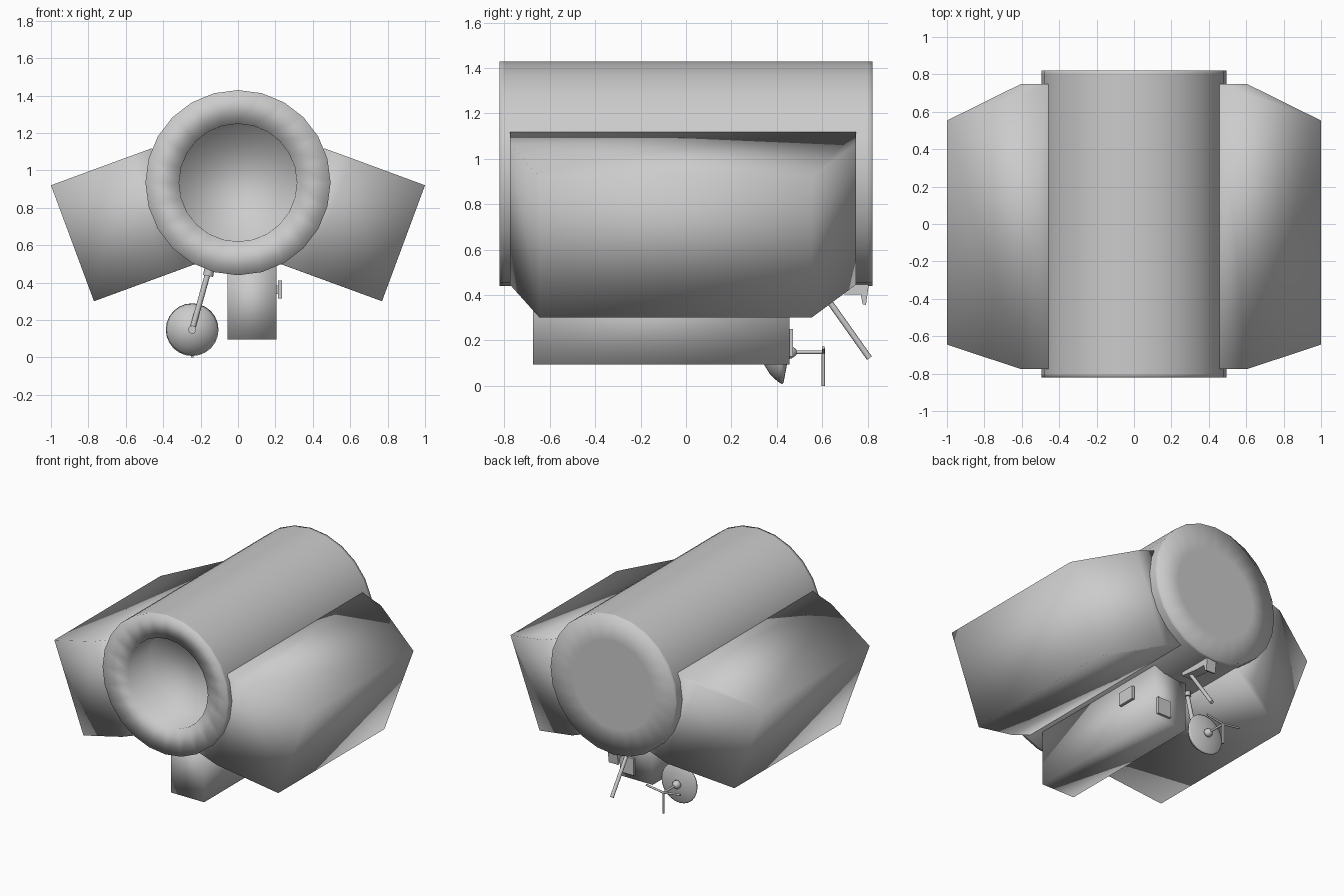
import bpy, bmesh, math
from mathutils import Vector

if "Cube" in bpy.data.objects:
    bpy.data.objects.remove(bpy.data.objects["Cube"])

grey = bpy.data.materials.new("light_grey")
grey.diffuse_color = (0.6, 0.6, 0.6, 1)
grey.use_nodes = True
grey.node_tree.nodes["Principled BSDF"].inputs["Base Color"].default_value = grey.diffuse_color


def finish(name, bm, smooth=True):
    bmesh.ops.recalc_face_normals(bm, faces=bm.faces)
    me = bpy.data.meshes.new(name)
    bm.to_mesh(me)
    bm.free()
    me.materials.append(grey)
    for p in me.polygons:
        p.use_smooth = smooth
    ob = bpy.data.objects.new(name, me)
    bpy.context.collection.objects.link(ob)
    return ob


def lathe(name, profile, cx, cz, sides):
    """Revolve (radius, y) points round the y axis; both ends are capped."""
    bm = bmesh.new()
    rings = []
    for r, y in profile:
        rings.append([bm.verts.new((cx + r * math.sin(2 * math.pi * i / sides), y,
                                    cz + r * math.cos(2 * math.pi * i / sides)))
                      for i in range(sides)])
    for a, b in zip(rings, rings[1:]):
        for i in range(sides):
            j = (i + 1) % sides
            bm.faces.new((a[i], a[j], b[j], b[i]))
    bm.faces.new(rings[0])
    bm.faces.new(rings[-1])
    return finish(name, bm)


def prism(name, points, offset, smooth=True):
    """Extrude a planar 3D outline along an offset vector."""
    bm = bmesh.new()
    off = Vector(offset)
    a = [bm.verts.new(p) for p in points]
    b = [bm.verts.new(Vector(p) + off) for p in points]
    n = len(a)
    for i in range(n):
        j = (i + 1) % n
        bm.faces.new((a[i], a[j], b[j], b[i]))
    bm.faces.new(a)
    bm.faces.new(b)
    return finish(name, bm, smooth)


def box(name, lo, hi, smooth=False):
    (x0, y0, z0), (x1, y1, z1) = lo, hi
    return prism(name, [(x0, y0, z0), (x1, y0, z0), (x1, y1, z0), (x0, y1, z0)],
                 (0, 0, z1 - z0), smooth)


def rod(name, p, q, r, sides=10):
    p, q = Vector(p), Vector(q)
    d = q - p
    bm = bmesh.new()
    bmesh.ops.create_cone(bm, cap_ends=True, segments=sides, radius1=r, radius2=r, depth=d.length)
    rot = d.to_track_quat('Z', 'Y').to_matrix()
    for v in bm.verts:
        v.co = rot @ v.co + (p + q) / 2
    ob = finish(name, bm)
    ob.data.set_sharp_from_angle(angle=math.radians(50))
    return ob


# main barrel: open recess at the front, inset cap at the back
lathe("barrel", [(0.31, -0.55), (0.315, -0.79), (0.495, -0.822), (0.495, -0.80),
                 (0.495, 0.80), (0.495, 0.822), (0.315, 0.822)], 0, 0.934, 24)

# tilted side pods, ends tapering outward
for s, name in ((1, "right_pod"), (-1, "left_pod")):
    outline = [(0.46, 1.118, -0.775), (0.606, 1.065, -0.775), (1.0, 0.92, -0.645),
               (1.0, 0.92, 0.553), (0.606, 1.065, 0.748), (0.46, 1.118, 0.748)]
    prism(name, [(s * x, y, z) for x, z, y in outline], (s * -0.23, 0, -0.62))

# equipment box under the barrel, with two small access plates
box("equipment_box", (-0.055, -0.675, 0.095), (0.205, 0.455, 0.50), True)
box("side_plate", (0.215, 0.13, 0.315), (0.235, 0.26, 0.41))
box("side_plate_mount", (0.20, 0.16, 0.34), (0.22, 0.23, 0.385))
box("back_plate", (0.085, 0.45, 0.13), (0.19, 0.472, 0.25))

# dish with feed nose, boom and three-armed antenna
DX, DZ = -0.245, 0.148
lathe("dish", [(0.02, 0.335), (0.06, 0.347), (0.10, 0.372), (0.13, 0.405), (0.141, 0.425),
               (0.132, 0.430), (0.07, 0.442), (0.02, 0.45)], DX, DZ, 24)
lathe("feed_nose", [(0.03, 0.445), (0.028, 0.465), (0.012, 0.487)], DX, DZ, 12)
rod("feed_boom", (DX, 0.47, DZ), (DX, 0.605, DZ), 0.008)
for i, (dx, dz) in enumerate(((0, -0.148), (0.135, 0.02), (-0.135, 0.02))):
    rod(f"antenna_arm_{i}", (DX, 0.605, DZ), (DX + dx, 0.605, DZ + dz), 0.007)

# arm holding the dish
rod("dish_arm", (-0.155, 0.345, 0.47), (DX, 0.335, DZ), 0.015)
rod("dish_arm_socket", (-0.148, 0.345, 0.50), (-0.16, 0.345, 0.435), 0.027)
rod("dish_hub", (DX, 0.312, DZ), (DX, 0.345, DZ), 0.022)

# rear bracket with hooked tip and slanted strut
prism("rear_bracket", [(-0.02, 0.55, 0.45), (-0.02, 0.55, 0.42), (-0.02, 0.70, 0.403),
                       (-0.02, 0.77, 0.403), (-0.02, 0.778, 0.36), (-0.02, 0.793, 0.357),
                       (-0.02, 0.803, 0.43), (-0.02, 0.803, 0.45)], (0.075, 0, 0), False)
rod("rear_strut", (0.02, 0.59, 0.43), (0.02, 0.808, 0.122), 0.013)
